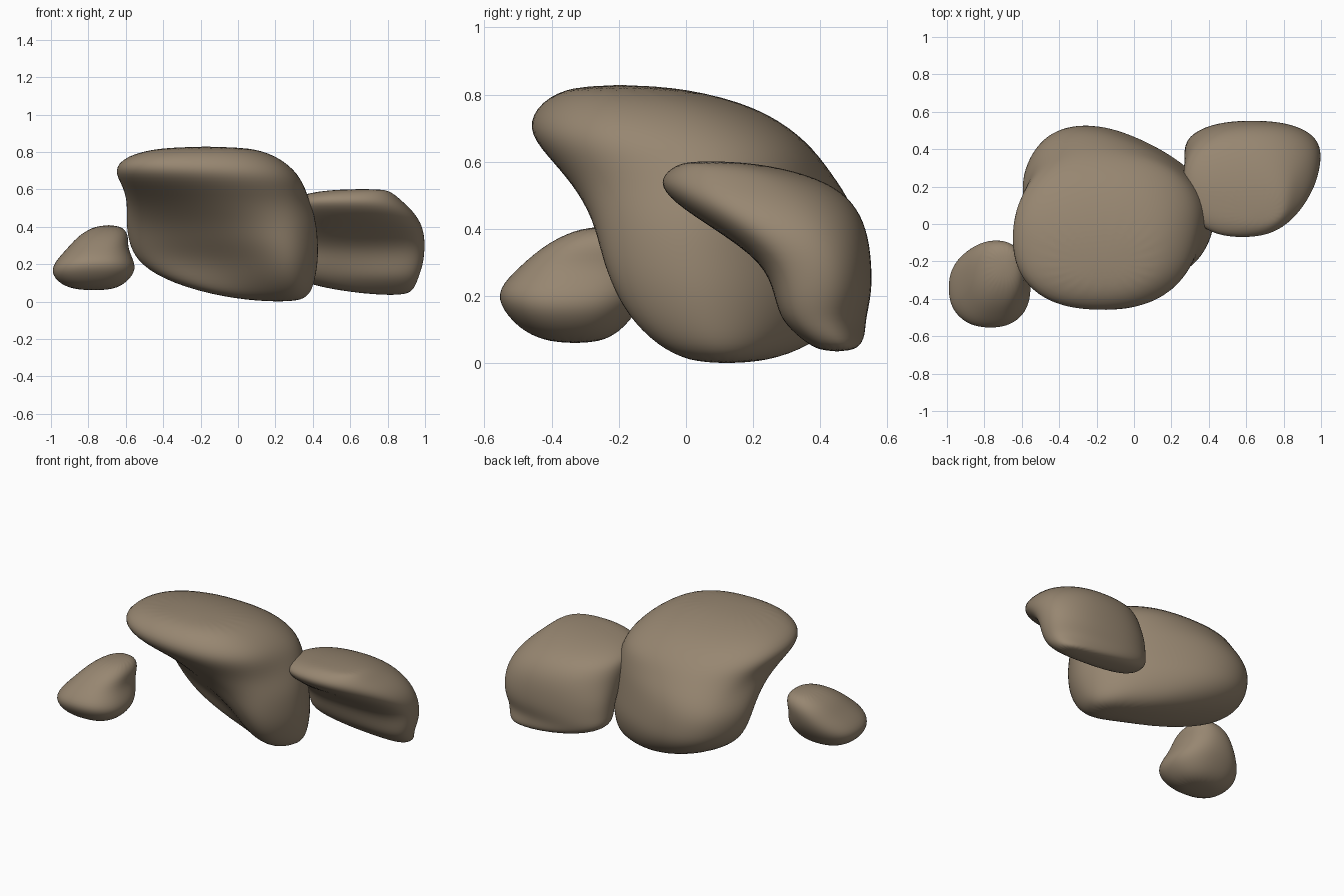
import bpy, bmesh, math
from mathutils import Vector

cube = bpy.data.objects.get("Cube")
if cube:
    bpy.data.objects.remove(cube, do_unlink=True)

# One warm stone colour for every rock
stone = bpy.data.materials.new("warm_brown_stone")
stone.use_nodes = True
colour = (0.31, 0.24, 0.165, 1)
stone.diffuse_color = colour
shader = stone.node_tree.nodes["Principled BSDF"]
shader.inputs["Base Color"].default_value = colour
shader.inputs["Roughness"].default_value = 0.9

SEGMENTS = 24
SWELL = 1.025      # makes up for the shrinkage of subdivision
SQUARE = 0.86      # below one gives boxier outlines


def outline(z, cx, cy, long_half, short_half, turn, hollow):
    """One rounded horizontal outline, turned about z, its front side scooped."""
    turn = math.radians(turn)
    points = []
    for i in range(SEGMENTS):
        t = math.tau * i / SEGMENTS
        c, s = math.cos(t), math.sin(t)
        p = math.copysign(abs(c) ** SQUARE, c)
        q = math.copysign(abs(s) ** SQUARE, s)
        if q < 0:
            q *= 1 - hollow * (1 - p * p)
        p *= long_half * SWELL
        q *= short_half * SWELL
        points.append(Vector((cx + p * math.cos(turn) - q * math.sin(turn),
                              cy + p * math.sin(turn) + q * math.cos(turn), z)))
    return points


def make_rock(name, levels):
    """Loft the outlines from bottom to top and round the result."""
    bm = bmesh.new()
    rings = [[bm.verts.new(p) for p in outline(*level)] for level in levels]
    for low, high in zip(rings, rings[1:]):
        for i in range(SEGMENTS):
            j = (i + 1) % SEGMENTS
            bm.faces.new((low[i], low[j], high[j], high[i]))
    bm.faces.new(rings[0][::-1])
    bm.faces.new(rings[-1])
    bmesh.ops.recalc_face_normals(bm, faces=bm.faces)
    for face in bm.faces:
        face.smooth = True
    mesh = bpy.data.meshes.new(name)
    bm.to_mesh(mesh)
    bm.free()
    mesh.materials.append(stone)
    rock = bpy.data.objects.new(name, mesh)
    bpy.context.collection.objects.link(rock)
    subdivision = rock.modifiers.new("rounding", "SUBSURF")
    subdivision.levels = subdivision.render_levels = 2


# Each level: height, centre x, centre y, half length, half width, turn, hollow
make_rock("large_rock", [
    (0.0, 0.22, 0.12, 0.1, 0.07, -25, 0),
    (0.035, 0.12, 0.13, 0.27, 0.18, -25, 0.3),
    (0.12, 0.0, 0.13, 0.42, 0.28, -26, 0.55),
    (0.22, -0.06, 0.13, 0.5, 0.33, -27, 0.55),
    (0.32, -0.08, 0.12, 0.52, 0.34, -27, 0.35),
    (0.42, -0.09, 0.11, 0.52, 0.34, -26, 0.15),
    (0.52, -0.1, 0.07, 0.49, 0.36, -22, 0),
    (0.62, -0.13, -0.01, 0.48, 0.4, -8, 0),
    (0.7, -0.18, -0.08, 0.48, 0.39, 0, 0),
    (0.78, -0.2, -0.13, 0.4, 0.3, 0, 0),
    (0.83, -0.17, -0.2, 0.22, 0.13, 0, 0),
])

make_rock("medium_rock", [
    (0.035, 0.82, 0.45, 0.08, 0.05, 0, 0),
    (0.07, 0.7, 0.43, 0.24, 0.1, -3, 0.2),
    (0.13, 0.62, 0.39, 0.34, 0.14, -3, 0.3),
    (0.2, 0.63, 0.38, 0.355, 0.17, 0, 0.35),
    (0.3, 0.635, 0.37, 0.36, 0.18, 0, 0.25),
    (0.4, 0.63, 0.3, 0.355, 0.235, 0, 0.1),
    (0.48, 0.6, 0.23, 0.335, 0.265, 0, 0),
    (0.54, 0.57, 0.17, 0.3, 0.25, 0, 0),
    (0.585, 0.6, 0.12, 0.22, 0.16, 0, 0),
    (0.602, 0.67, 0.07, 0.1, 0.06, 0, 0),
])

make_rock("small_rock", [
    (0.06, -0.77, -0.33, 0.08, 0.06, 0, 0),
    (0.09, -0.78, -0.34, 0.17, 0.14, 0, 0),
    (0.16, -0.775, -0.345, 0.225, 0.2, 0, 0),
    (0.22, -0.765, -0.335, 0.205, 0.225, 0, 0),
    (0.29, -0.75, -0.29, 0.155, 0.2, 0, 0),
    (0.36, -0.715, -0.25, 0.13, 0.16, 0, 0),
    (0.41, -0.69, -0.22, 0.06, 0.08, 0, 0),
])
